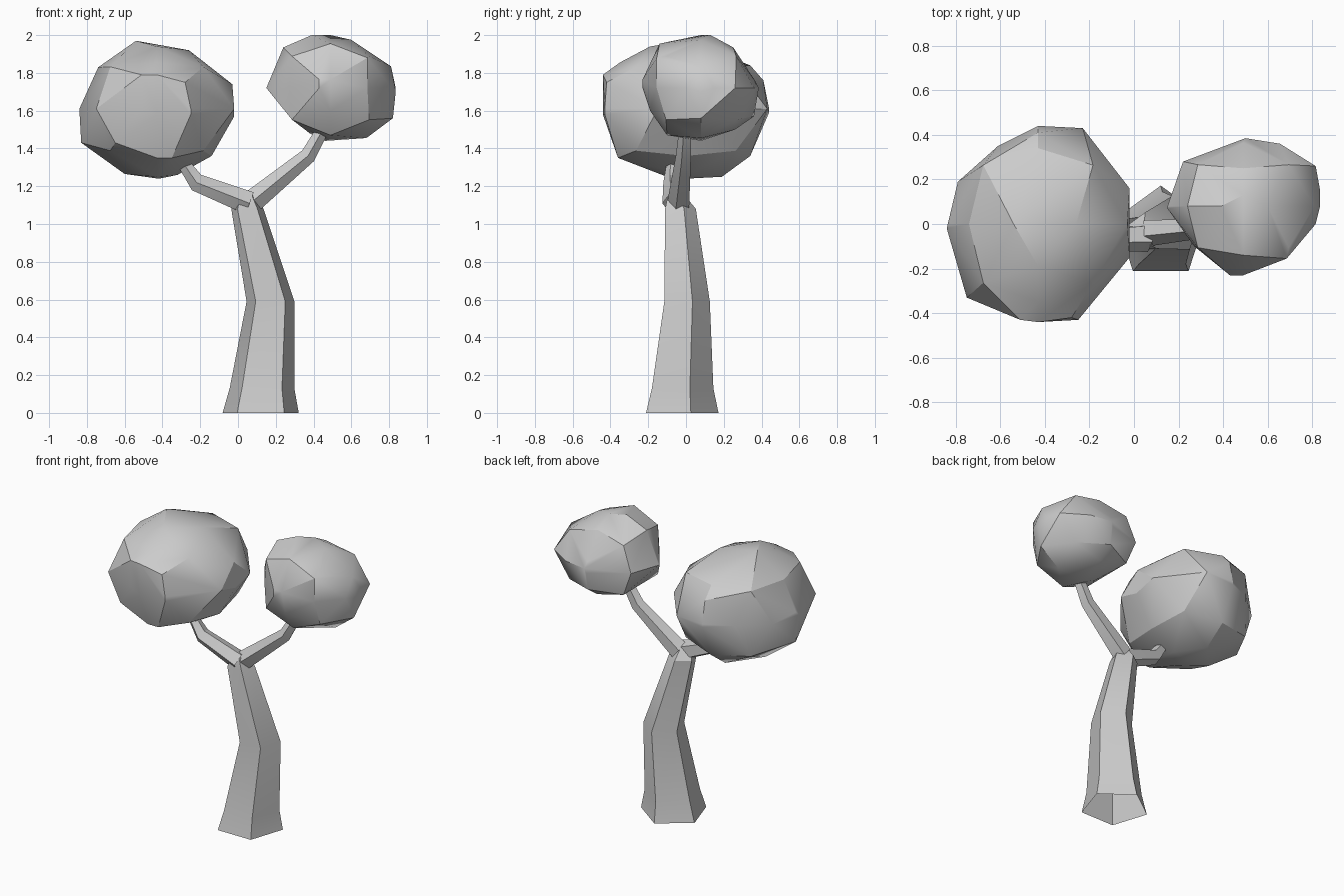
import bpy, bmesh, math
from mathutils import Vector

if "Cube" in bpy.data.objects:
    bpy.data.objects.remove(bpy.data.objects["Cube"])


def finish(name, bm, angle):
    bmesh.ops.recalc_face_normals(bm, faces=bm.faces)
    me = bpy.data.meshes.new(name)
    bm.to_mesh(me)
    bm.free()
    ob = bpy.data.objects.new(name, me)
    bpy.context.collection.objects.link(ob)
    bpy.ops.object.select_all(action='DESELECT')
    bpy.context.view_layer.objects.active = ob
    ob.select_set(True)
    bpy.ops.object.shade_smooth_by_angle(angle=math.radians(angle))
    return ob


def limb(name, stations, level=False, turn=0.0, sides=5):
    """Loft a five-sided tube, open at the start, through (x, y, z, radius) stations."""
    bm = bmesh.new()
    pts = [Vector(s[:3]) for s in stations]
    rings = []
    for i, p in enumerate(pts):
        if level:
            u, v = Vector((1, 0, 0)), Vector((0, 1, 0))
        else:
            t = (pts[min(i + 1, len(pts) - 1)] - pts[max(i - 1, 0)]).normalized()
            v = t.cross(Vector((0, 1, 0))).normalized()
            u = v.cross(t)
        ring = []
        for k in range(sides):
            a = turn + math.tau * k / sides
            ring.append(bm.verts.new(p + stations[i][3] * (u * math.cos(a) + v * math.sin(a))))
        rings.append(ring)
    for a, b in zip(rings, rings[1:]):
        for k in range(sides):
            j = (k + 1) % sides
            bm.faces.new((a[k], a[j], b[j], b[k]))
    bm.faces.new(rings[-1])
    return finish(name, bm, 30)


def canopy(name, centre, half, front, side, top, facet):
    """Faceted crown: hull of three outline loops, octant points and a front facet."""
    cx, cy, cz = centre
    pts = [(x, cy, z) for x, z in front]
    pts += [(cx, y, z) for y, z in side]
    pts += [(x, y, cz) for x, y in top]
    pts += facet
    for sx in (-1, 1):
        for sy in (-1, 1):
            for sz in (-1, 1):
                pts.append((cx + .6 * sx * half[0], cy + .6 * sy * half[1], cz + .6 * sz * half[2]))
    bm = bmesh.new()
    for p in pts:
        bm.verts.new(p)
    bmesh.ops.convex_hull(bm, input=bm.verts)
    bmesh.ops.delete(bm, geom=[v for v in bm.verts if not v.link_faces], context='VERTS')
    return finish(name, bm, 28)


# Trunk: pentagonal, open flared foot, bent halfway
limb("trunk", [(.12, -.04, 0, .212), (.127, -.035, .13, .18), (.172, -.007, .59, .133),
               (.05, -.038, 1.08, .09), (.045, -.055, 1.15, .05)],
     level=True, turn=math.radians(90))

# Two forking branches
limb("left_branch", [(.06, -.06, 1.11, .065), (-.22, -.07, 1.22, .05),
                     (-.285, -.07, 1.315, .034)], turn=math.pi)
limb("right_branch", [(.07, -.035, 1.115, .064), (.37, -.01, 1.36, .044),
                      (.46, 0, 1.52, .034)], turn=math.pi)

# Large left crown
canopy("left_canopy", (-.43, 0, 1.61), (.41, .44, .37),
       front=[(-.83, 1.43), (-.83, 1.63), (-.74, 1.83), (-.54, 1.97), (-.26, 1.92), (-.03, 1.74),
              (-.02, 1.57), (-.14, 1.36), (-.32, 1.26), (-.42, 1.24), (-.6, 1.265)],
       side=[(-.44, 1.79), (-.44, 1.58), (-.36, 1.35), (-.1, 1.25), (.19, 1.25), (.34, 1.36),
             (.44, 1.59), (.41, 1.76), (.34, 1.84), (-.19, 1.94), (-.35, 1.855)],
       top=[(-.79, .19), (-.61, .35), (-.43, .44), (-.23, .43), (-.1, .255), (-.02, .16),
            (-.02, -.15), (-.25, -.43), (-.51, -.43), (-.75, -.33), (-.84, -.02)],
       facet=[(-.51, -.43, 1.79), (-.28, -.42, 1.75), (-.25, -.43, 1.58),
              (-.35, -.36, 1.35), (-.65, -.34, 1.43), (-.75, -.33, 1.61)])

# Small right crown
canopy("right_canopy", (.49, .08, 1.72), (.34, .31, .28),
       front=[(.15, 1.72), (.24, 1.935), (.39, 2.0), (.6, 1.975), (.81, 1.835), (.835, 1.7),
              (.82, 1.56), (.68, 1.455), (.46, 1.44), (.38, 1.48)],
       side=[(-.23, 1.765), (-.14, 1.955), (.13, 2.0), (.25, 1.935), (.365, 1.76), (.38, 1.69),
             (.36, 1.57), (.26, 1.5), (.07, 1.45), (-.1, 1.47), (-.19, 1.6)],
       top=[(.15, .07), (.22, .28), (.5, .385), (.655, .36), (.815, .26), (.835, .15),
            (.815, 0), (.685, -.155), (.43, -.23), (.27, -.1)],
       facet=[(.43, -.23, 1.765), (.685, -.155, 1.88)])
